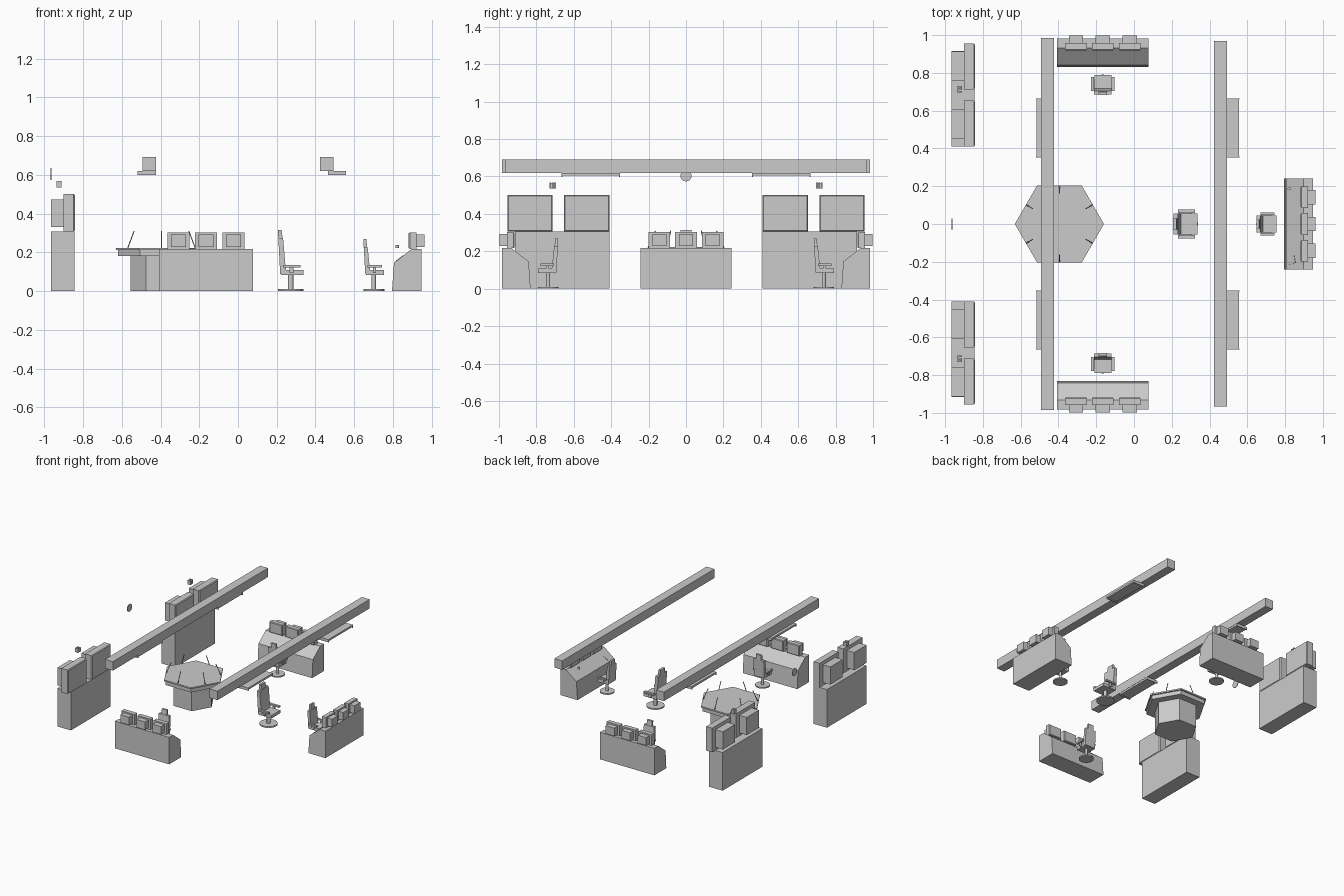
import bpy, bmesh, math
from mathutils import Matrix, Vector

if "Cube" in bpy.data.objects:
    bpy.data.objects.remove(bpy.data.objects["Cube"])

I = Matrix.Identity(4)


def finish(bm, name, M=I):
    bmesh.ops.recalc_face_normals(bm, faces=bm.faces)
    me = bpy.data.meshes.new(name)
    bm.to_mesh(me)
    bm.free()
    ob = bpy.data.objects.new(name, me)
    bpy.context.collection.objects.link(ob)
    ob.matrix_world = M
    return ob


def add_box(bm, x, y, z):
    c = Vector(((x[0] + x[1]) / 2, (y[0] + y[1]) / 2, (z[0] + z[1]) / 2))
    s = (abs(x[1] - x[0]), abs(y[1] - y[0]), abs(z[1] - z[0]), 1)
    bmesh.ops.create_cube(bm, size=1, matrix=Matrix.Translation(c) @ Matrix.Diagonal(s))


def box(name, x, y, z, M=I):
    bm = bmesh.new()
    add_box(bm, x, y, z)
    return finish(bm, name, M)


def cyl(name, r, p0, p1, n=24, M=I):
    p0, p1 = Vector(p0), Vector(p1)
    d = p1 - p0
    T = Matrix.Translation((p0 + p1) / 2) @ d.to_track_quat('Z', 'Y').to_matrix().to_4x4()
    bm = bmesh.new()
    bmesh.ops.create_cone(bm, cap_ends=True, segments=n, radius1=r, radius2=r, depth=d.length, matrix=T)
    return finish(bm, name, M)


def prism(name, pts, axis, lo, hi, M=I):
    """Extrude a profile along x (pts are y,z) or along y (pts are x,z)."""
    bm = bmesh.new()
    rings = []
    for t in (lo, hi):
        rings.append([bm.verts.new((t, p, q) if axis == 'x' else (p, t, q)) for p, q in pts])
        bm.faces.new(rings[-1])
    a, b = rings
    for i in range(len(pts)):
        bm.faces.new((a[i - 1], a[i], b[i], b[i - 1]))
    return finish(bm, name, M)


def monitor(name, w, z, y, box_w, box_z, box_y, M):
    """Display facing local +y: chamfered screen block and a smaller rear housing."""
    bm = bmesh.new()
    add_box(bm, (-w / 2, w / 2), (y[0], y[1] - 0.006), z)
    front = max(bm.faces, key=lambda f: f.calc_center_median().y)
    cap = bmesh.ops.extrude_discrete_faces(bm, faces=[front])['faces'][0]
    c = cap.calc_center_median()
    k = 1 - 0.012 / w
    for v in cap.verts:
        v.co = Vector((c.x + (v.co.x - c.x) * k, y[1], c.z + (v.co.z - c.z) * k))
    add_box(bm, (-box_w / 2, box_w / 2), box_y, box_z)
    return finish(bm, name, M)


def place(x, y, deg):
    return Matrix.Translation((x, y, 0)) @ Matrix.Rotation(math.radians(deg), 4, 'Z')


def console(tag, M):
    profile = [(0, 0), (0, 0.217), (0.05, 0.217), (0.142, 0.145), (0.152, 0)]
    prism(tag + "_console_desk", profile, 'x', -0.242, 0.242, M)
    for i in (-1, 0, 1):
        monitor(f"{tag}_monitor_{i + 2}", 0.115, (0.217, 0.303), (0.026, 0.066), 0.076,
                (0.228, 0.292), (-0.015, 0.026), M @ Matrix.Translation((i * 0.142, 0, 0)))


def chair(tag, M, s=1.0, top=0.268):
    """Swivel chair facing local +x."""
    cyl(tag + "_chair_base", 0.054 * s, (0, 0, 0), (0, 0, 0.01), 24, M)
    cyl(tag + "_chair_column", 0.011 * s, (0, 0, 0.01), (0, 0, 0.084), 12, M)
    box(tag + "_chair_seat", (-0.04 * s, 0.053 * s), (-0.045 * s, 0.045 * s), (0.084, 0.108), M)
    bt = top - 0.04
    back = [(-0.044 * s, 0.088), (-0.016 * s, 0.088), (-0.022 * s, 0.13), (-0.032 * s, bt), (-0.052 * s, bt)]
    prism(tag + "_chair_back", back, 'y', -0.046 * s, 0.046 * s, M)
    head = [(-0.052 * s, bt - 0.004), (-0.034 * s, bt - 0.004), (-0.038 * s, top), (-0.053 * s, top)]
    prism(tag + "_chair_headrest", head, 'y', -0.023 * s, 0.023 * s, M)
    for side in (-1, 1):
        bm = bmesh.new()
        add_box(bm, (-0.032 * s, 0.042 * s), (side * 0.047 * s, side * 0.062 * s), (0.122, 0.134))
        add_box(bm, (-0.004 * s, 0.012 * s), (side * 0.045 * s, side * 0.053 * s), (0.092, 0.122))
        finish(bm, f"{tag}_chair_armrest_{'left' if side > 0 else 'right'}", M)


# ceiling beams
box("ceiling_beam_left", (-0.493, -0.423), (-0.985, 0.985), (0.62, 0.692))
box("ceiling_beam_right", (0.423, 0.493), (-0.965, 0.968), (0.62, 0.692))

# light panels hung under the beams, with thin end caps
for tag, x in (("left", (-0.516, -0.425)), ("right", (0.466, 0.556))):
    for s in (-1, 1):
        bm = bmesh.new()
        add_box(bm, x, (s * 0.355, s * 0.663), (0.605, 0.62))
        for e in (0.353, 0.659):
            add_box(bm, (x[0] - 0.002, x[1] + 0.002), (s * e, s * (e + 0.006)), (0.598, 0.62))
        finish(bm, f"light_panel_{tag}_{'north' if s > 0 else 'south'}")

# hexagonal table, corners on the x axis
cx = -0.395
for name, r, z0, z1 in (("table_top", 0.236, 0.212, 0.223), ("table_rim", 0.224, 0.18, 0.212),
                        ("table_pedestal", 0.16, 0, 0.18)):
    hexagon = [(cx + r * math.cos(i * math.pi / 3), r * math.sin(i * math.pi / 3)) for i in range(6)]
    bm = bmesh.new()
    f = bm.faces.new([bm.verts.new((x, y, z0)) for x, y in hexagon])
    ext = bmesh.ops.extrude_face_region(bm, geom=[f], use_keep_orig=True)['geom']
    bmesh.ops.translate(bm, vec=(0, 0, z1 - z0), verts=[v for v in ext if isinstance(v, bmesh.types.BMVert)])
    finish(bm, name)

# rods leaning inwards from the table edges
for i in range(6):
    a = math.radians(30 + 60 * i)
    c, s = math.cos(a), math.sin(a)
    cyl(f"table_rod_{i + 1}", 0.003, (cx + 0.202 * c, 0.202 * s, 0.22), (cx + 0.163 * c, 0.163 * s, 0.31), 6)

# three operator consoles and their chairs
console("south", place(-0.165, -0.983, 0))
console("north", place(-0.165, 0.983, 180))
console("east", place(0.947, 0, 90))
chair("south", place(-0.165, -0.737, -90))
chair("north", place(-0.165, 0.737, 90))
chair("east", place(0.701, 0, 0))
chair("command", place(0.272, 0, 0), 1.23, 0.315)

# cup and clipboard at the east console
cyl("cup", 0.009, (0.822, 0.187, 0.222), (0.822, 0.187, 0.237), 12)
tilt = math.atan2(0.072, 0.092)
clip = (Matrix.Translation((0.835, -0.19, 0.168)) @ Matrix.Rotation(-tilt, 4, 'Y')
        @ Matrix.Rotation(math.radians(12), 4, 'Z'))
box("clipboard", (-0.022, 0.022), (-0.02, 0.02), (-0.002, 0.003), clip)

# wall cabinets with paired large displays and a slatted speaker
for s, tag in ((-1, "south"), (1, "north")):
    box(f"{tag}_cabinet", (-0.966, -0.845), (s * 0.41, s * 0.915), (0, 0.307))
    for k, y in enumerate((0.531, 0.834)):
        monitor(f"{tag}_wall_display_{k + 1}", 0.243, (0.307, 0.5), (0.065, 0.124), 0.156,
                (0.33, 0.472), (0, 0.065), place(-0.966, s * y, -90))
    bm = bmesh.new()
    for j in (-1, 0, 1):
        y = s * 0.713 + j * 0.0125
        add_box(bm, (-0.938, -0.91), (y - 0.0045, y + 0.0045), (0.535, 0.567))
    add_box(bm, (-0.938, -0.93), (s * 0.713 - 0.015, s * 0.713 + 0.015), (0.537, 0.565))
    finish(bm, f"{tag}_slatted_speaker")

# round wall clock
cyl("wall_clock", 0.03, (-0.967, 0, 0.604), (-0.962, 0, 0.604), 24)

# smooth the round parts
for ob in bpy.data.objects:
    if ob.name.endswith(("_base", "_column", "cup", "clock")):
        bpy.ops.object.select_all(action='DESELECT')
        ob.select_set(True)
        bpy.context.view_layer.objects.active = ob
        bpy.ops.object.shade_smooth_by_angle(angle=math.radians(35))
